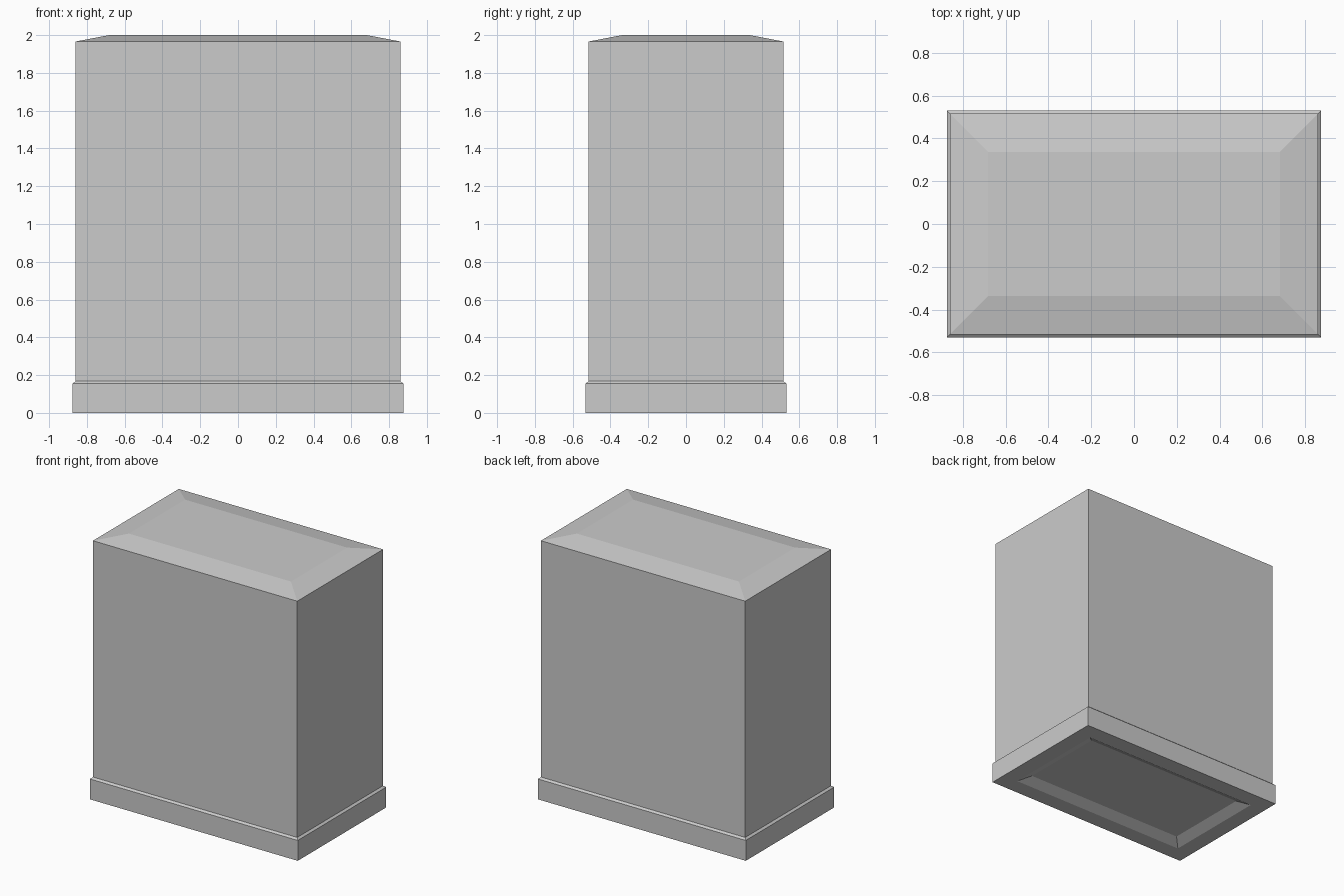
import bpy
import bmesh

# Remove the default cube
cube = bpy.data.objects.get("Cube")
if cube:
    bpy.data.objects.remove(cube, do_unlink=True)

# Single plain grey material
grey = bpy.data.materials.new("plain grey")
grey.use_nodes = True
colour = (0.6, 0.6, 0.6, 1.0)
grey.diffuse_color = colour
grey.node_tree.nodes["Principled BSDF"].inputs["Base Color"].default_value = colour


def stacked_rectangles(name, rings, cap_start=True):
    """Bridge a stack of rectangles given as (half width, half depth, height)."""
    bm = bmesh.new()
    loops = [[bm.verts.new((sx * hx, sy * hy, z))
              for sx, sy in ((-1, -1), (1, -1), (1, 1), (-1, 1))]
             for hx, hy, z in rings]
    for low, high in zip(loops, loops[1:]):
        for i in range(4):
            j = (i + 1) % 4
            bm.faces.new((low[i], low[j], high[j], high[i]))
    if cap_start:
        bm.faces.new(loops[0][::-1])
    bmesh.ops.recalc_face_normals(bm, faces=bm.faces)
    mesh = bpy.data.meshes.new(name)
    bm.to_mesh(mesh)
    bm.free()
    mesh.materials.append(grey)
    obj = bpy.data.objects.new(name, mesh)
    bpy.context.collection.objects.link(obj)
    return obj


BODY_X, BODY_Y = 0.86, 0.516
BASE_X, BASE_Y = 0.875, 0.531
RIM = 0.125            # width of the flat rim under the plinth
SLOPE = 0.075          # inward run of the recess walls
LIP_TOP = 0.168

# Plinth: shallow sloped recess below, flat rim, straight sides, chamfered lip
stacked_rectangles("plinth", [
    (BASE_X - RIM - SLOPE, BASE_Y - RIM - SLOPE, 0.038),
    (BASE_X - RIM, BASE_Y - RIM, 0.0),
    (BASE_X, BASE_Y, 0.0),
    (BASE_X, BASE_Y, 0.155),
    (BODY_X, BODY_Y, LIP_TOP),
])

# Body: tall box with shallow sloped top around a flat panel
stacked_rectangles("body", [
    (0.682, 0.338, 2.0),
    (BODY_X, BODY_Y, 1.966),
    (BODY_X, BODY_Y, LIP_TOP),
])
